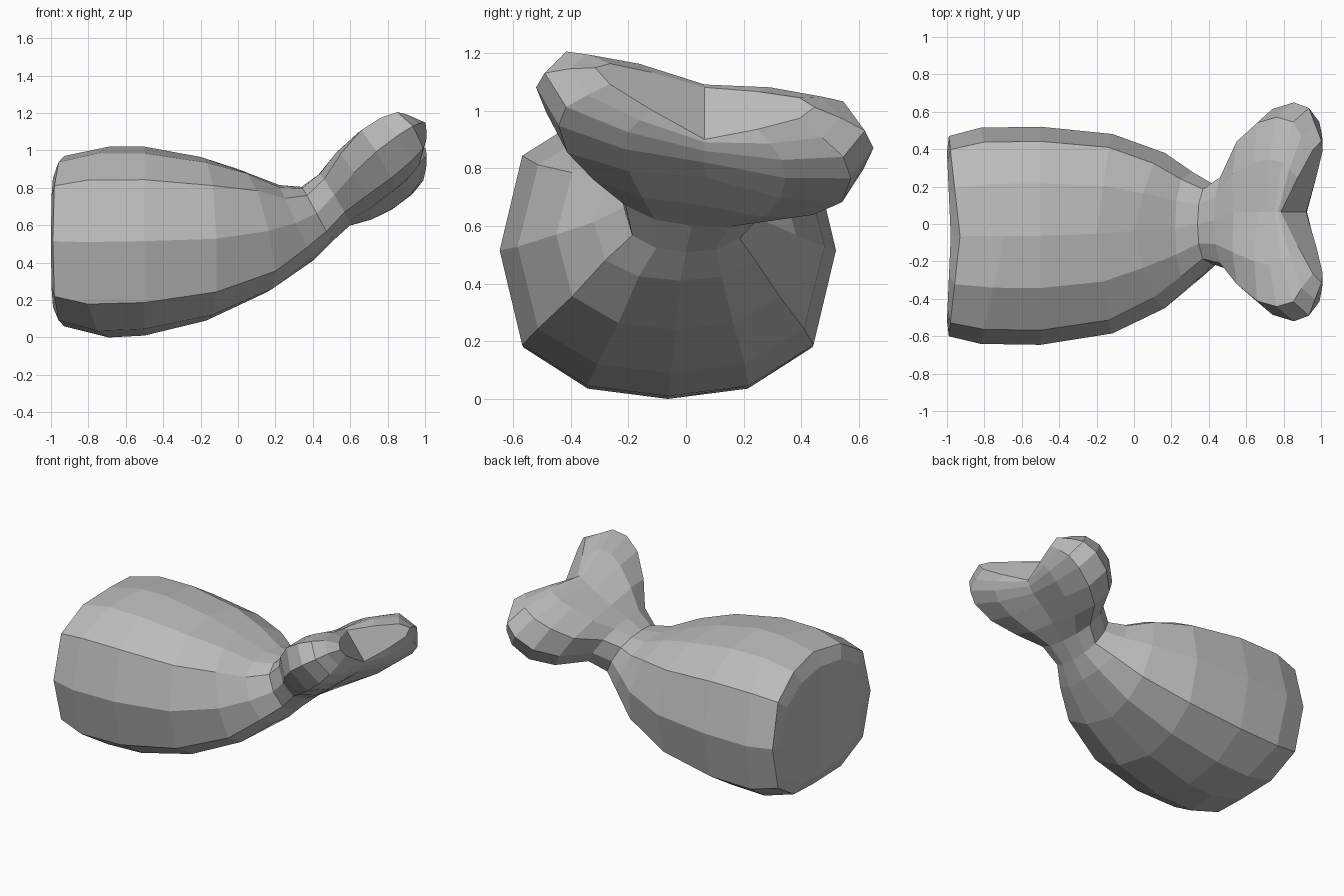
import bpy
import bmesh

cube = bpy.data.objects.get("Cube")
if cube:
    bpy.data.objects.remove(cube, do_unlink=True)

# One plain grey for the whole body
grey = bpy.data.materials.new("plain_grey")
grey.use_nodes = True
colour = (0.5, 0.5, 0.5, 1)
grey.diffuse_color = colour
grey.node_tree.nodes["Principled BSDF"].inputs["Base Color"].default_value = colour

# Twelve-sided section, built by mirroring one quarter
quarter = [(1, 0), (0.866, 0.65), (0.48, 0.93), (0, 1)]
upper = quarter + [(-u, v) for u, v in reversed(quarter[:-1])]
section = upper + [(u, -v) for u, v in reversed(upper[1:-1])]
SIDES = len(section)


def add_ring(bm, top, bottom, mid_y, half_width, sweep=(0, 0), roll=0, swell=0):
    """Section between a top and a bottom (x, z), its sides swept by (x, z).
    Swell thickens the section towards its sides."""
    verts = []
    for u, v in section:
        blend = (1 + v * (1 + swell * abs(u))) / 2
        x = bottom[0] + (top[0] - bottom[0]) * blend + sweep[0] * abs(u)
        z = bottom[1] + (top[1] - bottom[1]) * blend + sweep[1] * abs(u)
        y = u * half_width
        verts.append(bm.verts.new((x, mid_y + y, z - roll * y)))
    return verts


def add_cap(bm, ring):
    """Close a ring with strips from its upper to its lower half."""
    half = SIDES // 2
    for i in range(half):
        loop = [ring[i], ring[i + 1], ring[-i - 1], ring[-i]]
        bm.faces.new(list(dict.fromkeys(loop)))


# Blunt end and swelling trunk
trunk = [
    ((-0.98, 0.88), (-0.98, 0.14), -0.065, 0.45, (-0.02, 0)),
    ((-0.93, 0.97), (-0.93, 0.06), -0.065, 0.535, (-0.06, 0)),
    ((-0.69, 1.02), (-0.69, 0.0), -0.063, 0.578, (-0.13, 0)),
    ((-0.50, 1.02), (-0.50, 0.01), -0.063, 0.583),
    ((-0.20, 0.965), (-0.17, 0.09), -0.052, 0.533, (0.07, 0)),
    ((0.0, 0.90), (0.15, 0.24), -0.035, 0.415, (0.09, 0)),
    ((0.22, 0.815), (0.40, 0.41), -0.02, 0.30),
]
# Narrow neck widening into a rolled, notched fin with two plump lobes
tail = [
    ((0.34, 0.805), (0.50, 0.51), 0.0, 0.215, (0, 0), 0.03),
    ((0.43, 0.87), (0.60, 0.60), 0.02, 0.265, (0, 0), 0.1),
    ((0.53, 0.95), (0.71, 0.67), 0.06, 0.44, (0, 0), 0.16, 0.25),
    ((0.66, 1.02), (0.82, 0.77), 0.065, 0.55, (0, 0), 0.18, 0.65),
    ((0.71, 1.05), (0.88, 0.82), 0.065, 0.585, (0.06, 0.04), 0.18, 0.6),
    ((0.75, 1.08), (0.91, 0.86), 0.065, 0.555, (0.105, 0.06), 0.18, 0.4),
    ((0.77, 1.09), (0.925, 0.89), 0.065, 0.47, (0.12, 0.07), 0.18, 0.1),
    ((0.785, 1.08), (0.92, 0.90), 0.065, 0.38, (0.15, 0.09), 0.18, -0.45),
]

bm = bmesh.new()
rings = [add_ring(bm, *spec) for spec in trunk + tail]
for a, b in zip(rings, rings[1:]):
    for i in range(SIDES):
        j = (i + 1) % SIDES
        bm.faces.new((a[i], a[j], b[j], b[i]))
add_cap(bm, rings[0])
add_cap(bm, rings[-1])
bmesh.ops.recalc_face_normals(bm, faces=bm.faces)

mesh = bpy.data.meshes.new("tail_body")
bm.to_mesh(mesh)
bm.free()
mesh.materials.append(grey)
body = bpy.data.objects.new("tail_body", mesh)
bpy.context.collection.objects.link(body)
